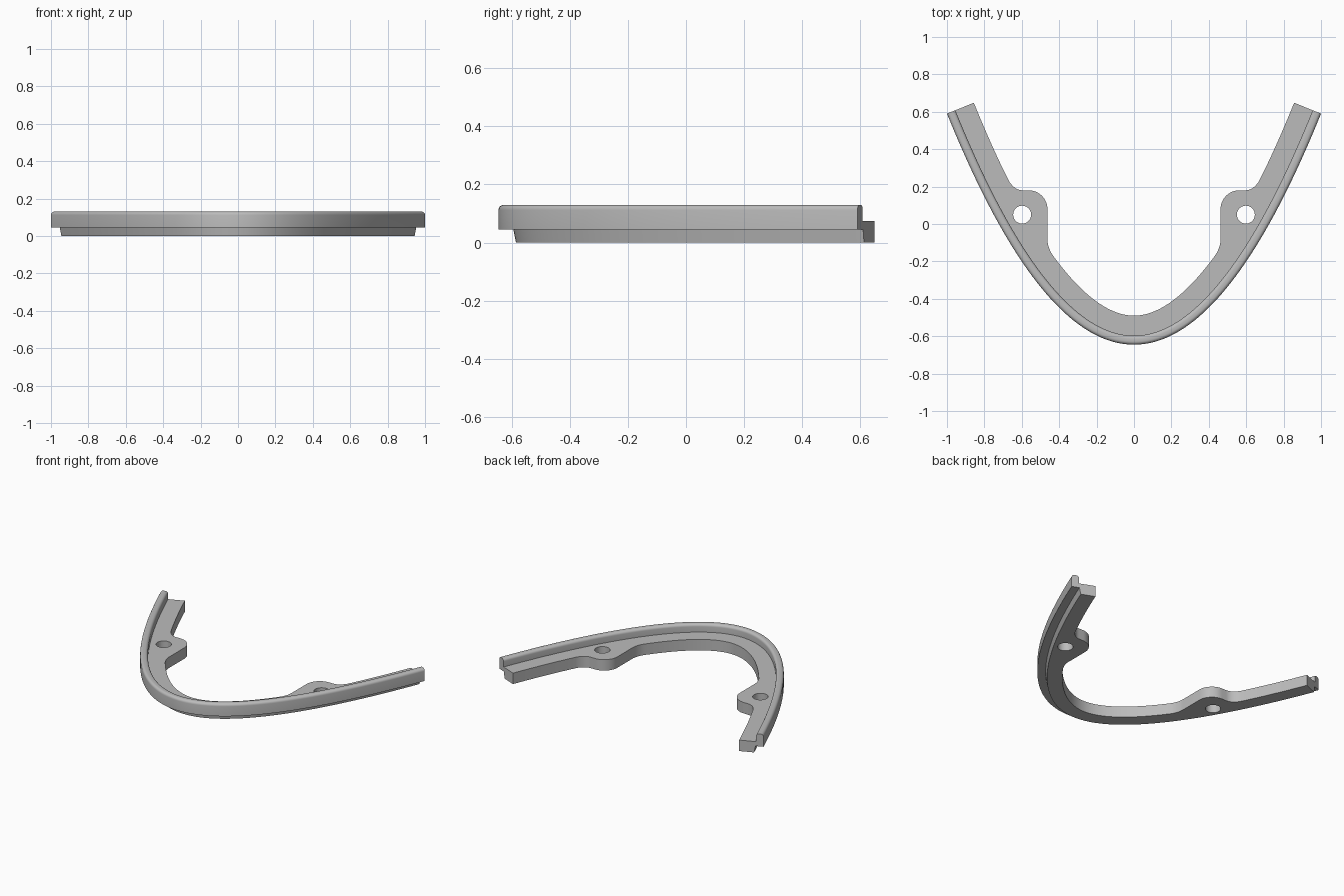
import bpy, bmesh, math
from mathutils import Vector

cube = bpy.data.objects.get("Cube")
if cube:
    bpy.data.objects.remove(cube)

DEPTH, BEND = -0.645, 1.235      # parabola of the outer edge
WIDTH, BASE_TOP = 0.155, 0.075   # band width and thickness
LIP, LIP_LOW, LIP_TOP, ROUND = 0.048, 0.045, 0.13, 0.018

grey = bpy.data.materials.new("plain grey")
grey.use_nodes = True
grey.diffuse_color = (0.5, 0.5, 0.5, 1)
grey.node_tree.nodes["Principled BSDF"].inputs["Base Color"].default_value = (0.5, 0.5, 0.5, 1)


def inset(t, d):
    """Point at distance d inside the outer edge."""
    slope = 2 * BEND * t
    n = Vector((-slope, 1)).normalized()
    return Vector((t, DEPTH + BEND * t * t)) + n * d


def arc(cx, cy, r, start, end, steps):
    angles = [math.radians(start + (end - start) * i / steps) for i in range(steps + 1)]
    return [Vector((cx + r * math.cos(a), cy + r * math.sin(a))) for a in angles]


def fillet(a, b, c, steps=8):
    a, b, c = Vector(a), Vector(b), Vector(c)
    us = [i / steps for i in range(steps + 1)]
    return [a * (1 - u) ** 2 + b * 2 * u * (1 - u) + c * u * u for u in us]


def finish(name, bm):
    bmesh.ops.recalc_face_normals(bm, faces=bm.faces)
    mesh = bpy.data.meshes.new(name)
    bm.to_mesh(mesh)
    bm.free()
    mesh.materials.append(grey)
    ob = bpy.data.objects.new(name, mesh)
    bpy.context.collection.objects.link(ob)
    return ob


def prism(name, outline, low, high):
    bm = bmesh.new()
    face = bm.faces.new([bm.verts.new((p.x, p.y, low)) for p in outline])
    side = bmesh.ops.extrude_face_region(bm, geom=[face])
    verts = [v for v in side["geom"] if isinstance(v, bmesh.types.BMVert)]
    bmesh.ops.translate(bm, verts=verts, vec=(0, 0, high - low))
    return finish(name, bm)


def combine(target, tool, operation):
    mod = target.modifiers.new(tool.name, "BOOLEAN")
    mod.object, mod.operation, mod.solver = tool, operation, "EXACT"
    bpy.context.view_layer.objects.active = target
    bpy.ops.object.modifier_apply(modifier=mod.name)
    bpy.data.objects.remove(tool)


# Cross-section: raised round-topped lip outside, flat base inside
section = [Vector((0, LIP_LOW))]
section += arc(ROUND, LIP_TOP - ROUND, ROUND, 180, 90, 5)
section += arc(LIP - ROUND, LIP_TOP - ROUND, ROUND, 90, 0, 5)
section += [Vector(p) for p in ((LIP, BASE_TOP), (WIDTH, BASE_TOP), (WIDTH, 0),
                                (0.06, 0), (0.051, LIP_LOW))]

# Sweep the section along the curved edge
bm = bmesh.new()
rings = []
STEPS = 80
for i in range(STEPS + 1):
    t = -1 + 2 * i / STEPS
    rings.append([bm.verts.new((*inset(t, p.x), p.y)) for p in section])
for a, b in zip(rings, rings[1:]):
    for j in range(len(section)):
        k = (j + 1) % len(section)
        bm.faces.new((a[j], a[k], b[k], b[j]))
bm.faces.new(rings[0])
bm.faces.new(rings[-1])
rim = finish("curved_rim", bm)

# Screw lugs on the inner side, with filleted corners
INNER = WIDTH - 0.001
lug = fillet(inset(0.555, INNER), (0.463, -0.125), (0.463, -0.08))
lug += arc(0.563, 0.08, 0.1, 180, 90, 12)
lug += fillet((0.595, 0.18), (0.643, 0.18), inset(0.815, INNER))
lug += [inset(0.815 - 0.26 * i / 8, 0.11) for i in range(9)]

for side, label in ((1, "left"), (-1, "right")):
    outline = [Vector((p.x * side, p.y)) for p in lug]
    combine(rim, prism(label + "_lug", outline, 0, BASE_TOP), "UNION")
for side, label in ((1, "left"), (-1, "right")):
    hole = arc(0.598 * side, 0.05, 0.048, 0, 360, 32)[:-1]
    combine(rim, prism(label + "_hole", hole, -0.1, 0.2), "DIFFERENCE")

# Smooth the curved walls and keep the corners crisp
bpy.ops.object.select_all(action="DESELECT")
rim.select_set(True)
bpy.context.view_layer.objects.active = rim
bpy.ops.object.shade_smooth_by_angle(angle=math.radians(30))
